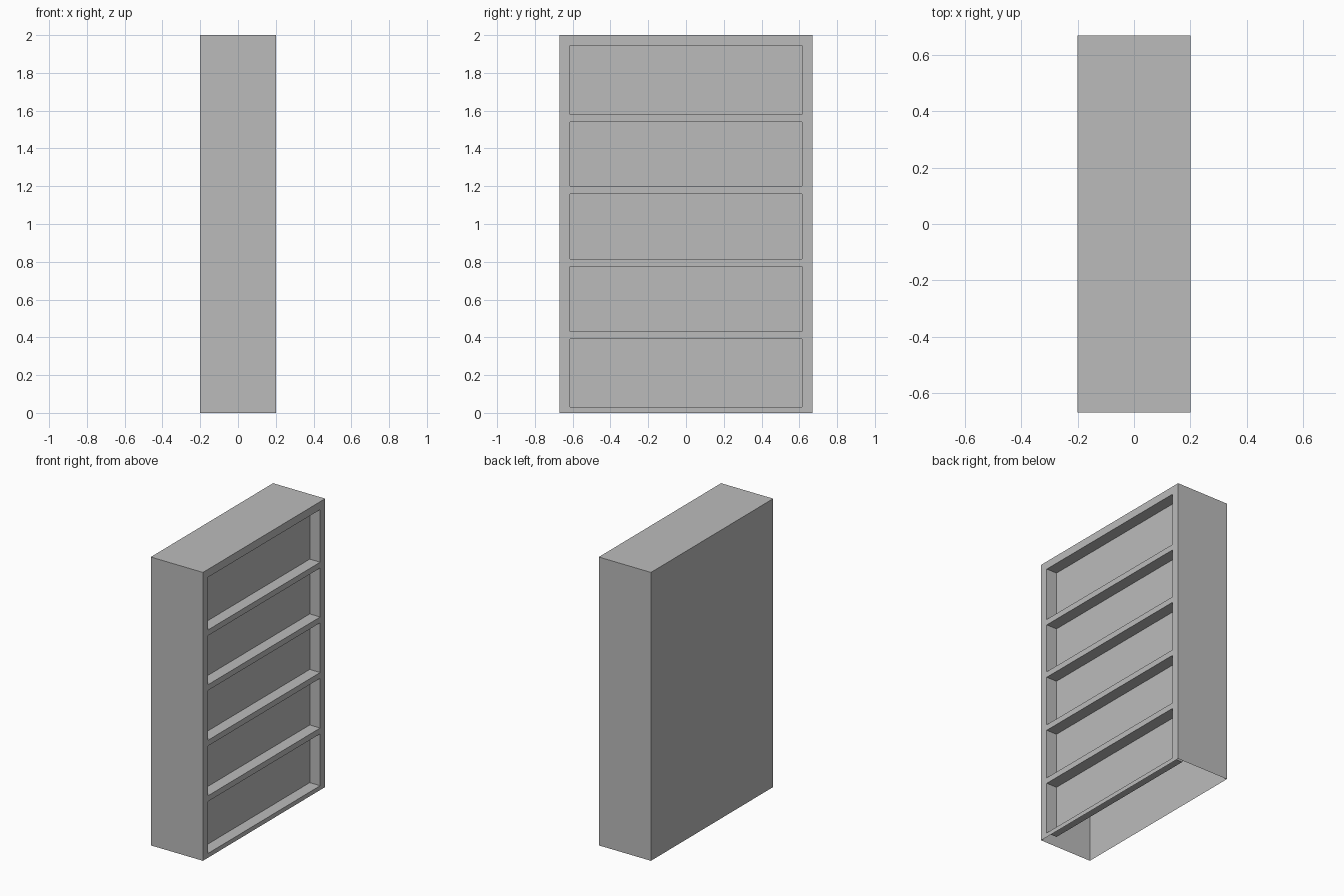
import bpy
import bmesh

cube = bpy.data.objects.get("Cube")
if cube:
    bpy.data.objects.remove(cube, do_unlink=True)

# Overall sizes; the open side faces +x
HALF_DEPTH, HALF_WIDTH, HEIGHT = 0.2, 0.67, 2.0
INNER_HALF = 0.615
RECESS = 0.08
BAYS = [(0.03, 0.39), (0.43, 0.775), (0.815, 1.16), (1.20, 1.54), (1.58, 1.945)]

grey = bpy.data.materials.new("plain_grey")
grey.use_nodes = True
grey.diffuse_color = (0.5, 0.5, 0.5, 1)
bsdf = next(n for n in grey.node_tree.nodes if n.type == 'BSDF_PRINCIPLED')
bsdf.inputs["Base Color"].default_value = (0.5, 0.5, 0.5, 1)


def finish(bm, name):
    mesh = bpy.data.meshes.new(name)
    bm.to_mesh(mesh)
    bm.free()
    mesh.materials.append(grey)
    obj = bpy.data.objects.new(name, mesh)
    bpy.context.collection.objects.link(obj)


# Outer casing: thin shell, open underneath and on the shelf side
bm = bmesh.new()
bmesh.ops.create_cube(bm, size=1)
for v in bm.verts:
    v.co.x *= 2 * HALF_DEPTH
    v.co.y *= 2 * HALF_WIDTH
    v.co.z = (v.co.z + 0.5) * HEIGHT
bm.normal_update()
open_sides = [f for f in bm.faces if f.normal.z < -0.9 or f.normal.x > 0.9]
bmesh.ops.delete(bm, geom=open_sides, context='FACES')
finish(bm, "casing")

# Shelf front: a grid of rails and stiles whose bays are pushed inward
bm = bmesh.new()
ys = [-HALF_WIDTH, -INNER_HALF, INNER_HALF, HALF_WIDTH]
zs = [0] + [z for bay in BAYS for z in bay] + [HEIGHT]
grid = [[bm.verts.new((HALF_DEPTH, y, z)) for y in ys] for z in zs]
bays = []
for row in range(len(zs) - 1):
    for col in range(len(ys) - 1):
        low, high = grid[row], grid[row + 1]
        face = bm.faces.new((low[col], low[col + 1], high[col + 1], high[col]))
        if col == 1 and row % 2 == 1:
            bays.append(face)
for bay in bays:
    pushed = bmesh.ops.extrude_discrete_faces(bm, faces=[bay])["faces"][0]
    bmesh.ops.translate(bm, verts=pushed.verts, vec=(-RECESS, 0, 0))
bmesh.ops.remove_doubles(bm, verts=bm.verts, dist=0.0001)
bm.normal_update()
finish(bm, "shelf_front")
